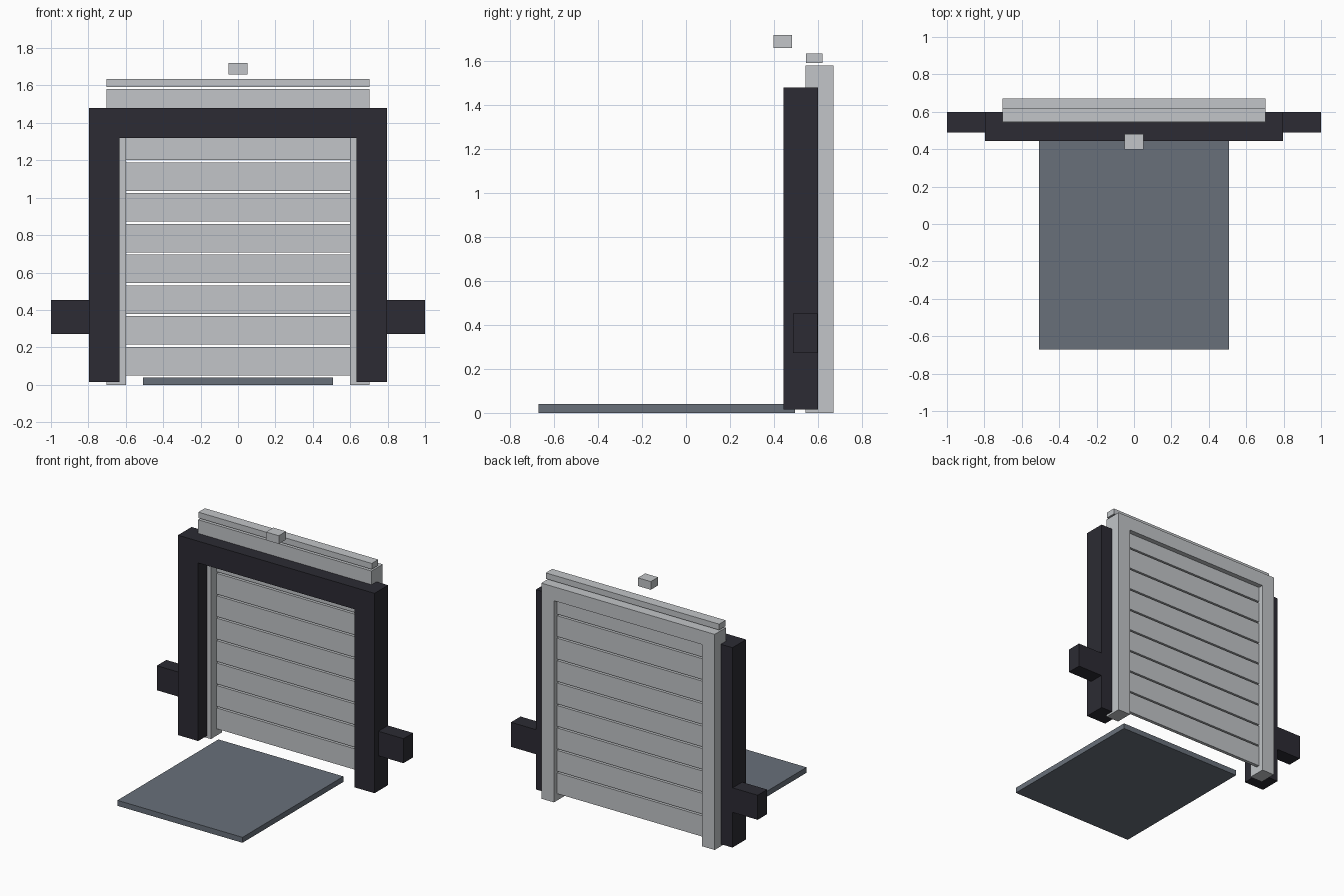
import bpy
import bmesh

cube = bpy.data.objects.get("Cube")
if cube:
    bpy.data.objects.remove(cube, do_unlink=True)


def material(name, rgb):
    mat = bpy.data.materials.new(name)
    mat.use_nodes = True
    mat.diffuse_color = (*rgb, 1)
    mat.node_tree.nodes["Principled BSDF"].inputs["Base Color"].default_value = (*rgb, 1)
    return mat


black = material("black_rubber", (0.025, 0.024, 0.033))
light = material("light_grey_metal", (0.54, 0.56, 0.58))
steel = material("steel_grey", (0.138, 0.162, 0.195))


def add_object(name, bm, mat):
    bmesh.ops.recalc_face_normals(bm, faces=bm.faces)
    mesh = bpy.data.meshes.new(name)
    bm.to_mesh(mesh)
    bm.free()
    mesh.materials.append(mat)
    obj = bpy.data.objects.new(name, mesh)
    bpy.context.collection.objects.link(obj)
    return obj


def box(name, xs, ys, zs, mat):
    """Box spanning the given x, y and z ranges."""
    bm = bmesh.new()
    bmesh.ops.create_cube(bm, size=1)
    for v in bm.verts:
        v.co = [r[0] if c < 0 else r[1] for c, r in zip(v.co, (xs, ys, zs))]
    return add_object(name, bm, mat)


def portal(name, outer, inner, bottom, lintel, top, ys, mat):
    """Door surround: an upside-down U profile extruded in depth."""
    half = [(outer, top), (outer, bottom), (inner, bottom), (inner, lintel)]
    profile = half + [(-x, z) for x, z in reversed(half)]
    bm = bmesh.new()
    face = bm.faces.new([bm.verts.new((x, ys[0], z)) for x, z in profile])
    extruded = bmesh.ops.extrude_face_region(bm, geom=[face])["geom"]
    verts = [g for g in extruded if isinstance(g, bmesh.types.BMVert)]
    bmesh.ops.translate(bm, verts=verts, vec=(0, ys[1] - ys[0], 0))
    return add_object(name, bm, mat)


# Front seal and the door frame behind it
portal("dock_seal", 0.797, 0.633, 0.015, 1.32, 1.48, (0.443, 0.6), black)
portal("door_frame", 0.703, 0.6, 0, 1.478, 1.58, (0.543, 0.672), light)

# Sectional door, with narrow gaps between the panels
pitch, gap = 0.1645, 0.012
for i in range(9):
    z = 0.05 + i * pitch
    box(f"door_panel_{i + 1}", (-0.6, 0.6), (0.61, 0.635), (z, z + pitch - gap), light)

# Rail above the frame and the small lamp housing
box("top_rail", (-0.703, 0.703), (0.545, 0.62), (1.592, 1.635), light)
box("lamp_housing", (-0.052, 0.052), (0.398, 0.482), (1.66, 1.72), light)

# Bumpers on both sides
for side, s in (("left", 1), ("right", -1)):
    box(f"bumper_{side}", sorted((0.797 * s, s)), (0.488, 0.598), (0.272, 0.452), black)

# Leveller plate on the ground
box("leveller_plate", (-0.507, 0.507), (-0.672, 0.497), (0, 0.04), steel)
